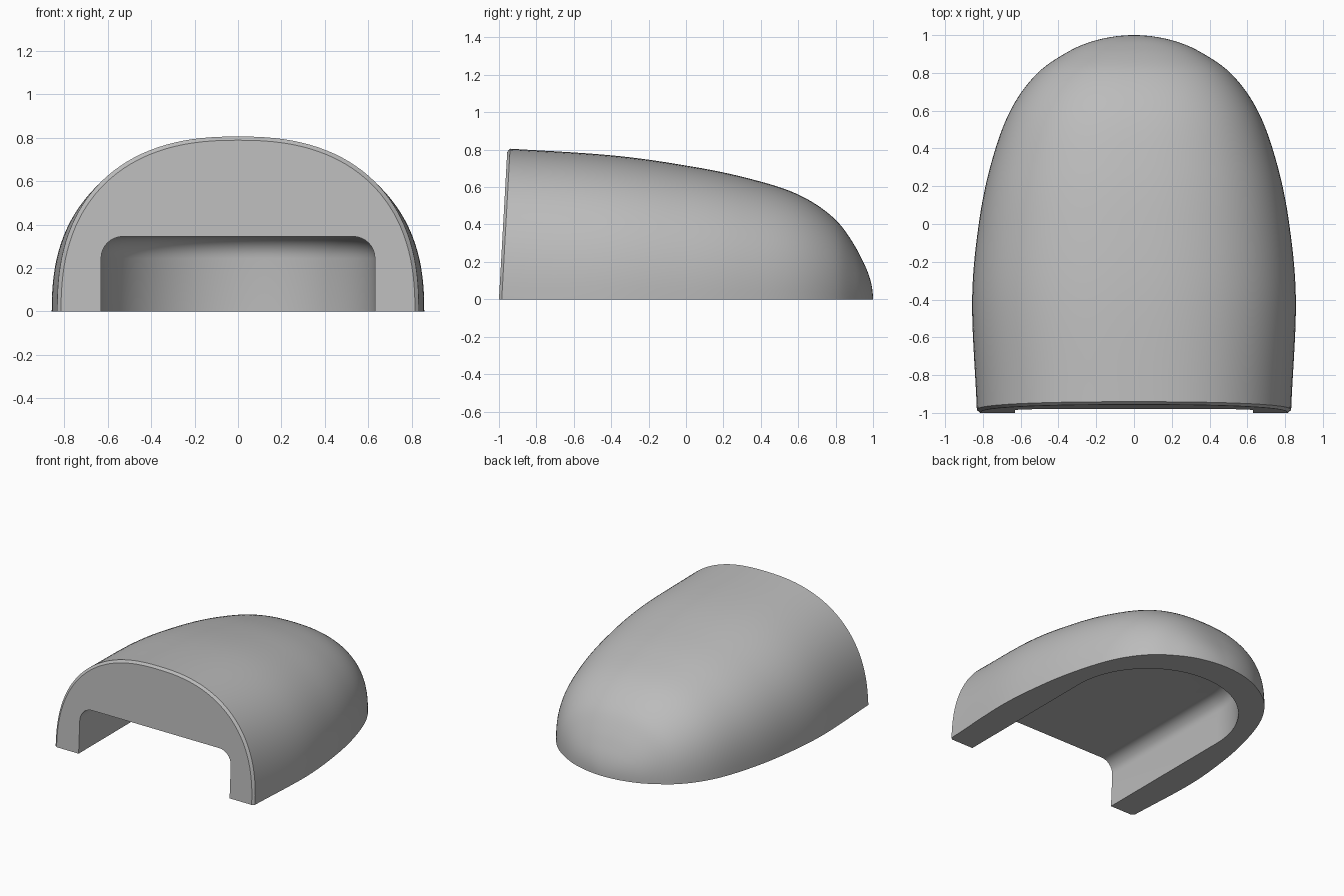
import bpy, bmesh, math

if "Cube" in bpy.data.objects:
    bpy.data.objects.remove(bpy.data.objects["Cube"])

grey = bpy.data.materials.new("plain grey")
grey.use_nodes = True
grey.diffuse_color = (0.5, 0.5, 0.5, 1)
grey.node_tree.nodes["Principled BSDF"].inputs["Base Color"].default_value = (0.5, 0.5, 0.5, 1)

# Shell stations: y, half width, height
STATIONS = [(1, 0, 0), (0.95, 0.27, 0.195), (0.9, 0.37, 0.29), (0.8, 0.51, 0.425),
            (0.6, 0.655, 0.56), (0.3, 0.762, 0.655), (0, 0.822, 0.715),
            (-0.4, 0.857, 0.768), (-0.985, 0.832, 0.805)]
KNOTS = [(math.sqrt(1 - y), w, h) for y, w, h in STATIONS]
ARC = 64       # segments over each arch
RINGS = 56     # arches along the length
POWER = 2.4    # roundness of the arch
TILT = 0.056   # lean of the front face


def slope(i, c):
    a, b = KNOTS[max(i - 1, 0)], KNOTS[min(i + 1, len(KNOTS) - 1)]
    return (b[c] - a[c]) / (b[0] - a[0])


def sample(s, c):
    """Smooth curve through the stations."""
    i = max(k for k in range(len(KNOTS) - 1) if KNOTS[k][0] <= s)
    a, b = KNOTS[i], KNOTS[i + 1]
    d = b[0] - a[0]
    t = (s - a[0]) / d
    return ((2 * t**3 - 3 * t**2 + 1) * a[c] + (3 * t**2 - 2 * t**3) * b[c]
            + d * ((t**3 - 2 * t**2 + t) * slope(i, c) + (t**3 - t**2) * slope(i + 1, c)))


def arch(bm, y, w, h):
    ring = []
    for k in range(ARC + 1):
        a = math.pi * k / ARC
        c, s = math.cos(a), max(math.sin(a), 0)
        if k == ARC:
            s = 0
        x = math.copysign(abs(c) ** (2 / POWER), c) * w
        z = s ** (2 / POWER) * h
        ring.append(bm.verts.new((x, y + TILT * z * max(0, -y), z)))
    return ring


def bridge(bm, a, b, closed=False):
    n = len(a)
    for k in range(n if closed else n - 1):
        j = (k + 1) % n
        bm.faces.new((a[k], a[j], b[j], b[k]))


def finish(bm, name):
    bmesh.ops.recalc_face_normals(bm, faces=bm.faces)
    mesh = bpy.data.meshes.new(name)
    bm.to_mesh(mesh)
    bm.free()
    mesh.materials.append(grey)
    obj = bpy.data.objects.new(name, mesh)
    bpy.context.collection.objects.link(obj)
    return obj


# Domed shell, closed by a chamfered front face and a flat underside
bm = bmesh.new()
nose = bm.verts.new((0, 1, 0))
rings = []
for r in range(1, RINGS + 1):
    s = KNOTS[-1][0] * r / RINGS
    rings.append(arch(bm, 1 - s * s, sample(s, 1), sample(s, 2)))
rings.append(arch(bm, -1, 0.814, 0.788))
for a, b in zip(rings, rings[1:]):
    bridge(bm, a, b)
for p, q in zip(rings[0], rings[0][1:]):
    bm.faces.new((nose, p, q))
bm.faces.new(rings[-1])
bm.faces.new([nose] + [r[0] for r in rings] + [r[-1] for r in reversed(rings)])
shell = finish(bm, "domed_shell")

# Cavity cutter: straight sides, elliptical end, rounded ceiling edge
WIDTH, LENGTH, START, CEILING, FILLET = 0.63, 0.63, 0.15, 0.345, 0.1


def cavity_ring(bm, inset, z):
    pts = [(WIDTH - inset, -1.3)]
    for k in range(49):
        a = math.pi * k / 48
        pts.append(((WIDTH - inset) * math.cos(a), START + (LENGTH - inset) * math.sin(a)))
    pts.append((inset - WIDTH, -1.3))
    return [bm.verts.new((x, y, z)) for x, y in pts]


bm = bmesh.new()
levels = [cavity_ring(bm, 0, -0.2)]
for k in range(9):
    a = math.pi / 2 * k / 8
    levels.append(cavity_ring(bm, FILLET * (1 - math.cos(a)),
                              CEILING - FILLET * (1 - math.sin(a))))
for a, b in zip(levels, levels[1:]):
    bridge(bm, a, b, True)
bm.faces.new(levels[0])
bm.faces.new(levels[-1])
cutter = finish(bm, "cavity_cutter")

# Cut the cavity and bake the result
cut = shell.modifiers.new("cavity", "BOOLEAN")
cut.operation = "DIFFERENCE"
cut.solver = "EXACT"
cut.object = cutter
bpy.ops.object.select_all(action="DESELECT")
shell.select_set(True)
bpy.context.view_layer.objects.active = shell
bpy.ops.object.modifier_apply(modifier=cut.name)
bpy.data.objects.remove(cutter)
bpy.ops.object.shade_smooth_by_angle(angle=math.radians(30))
